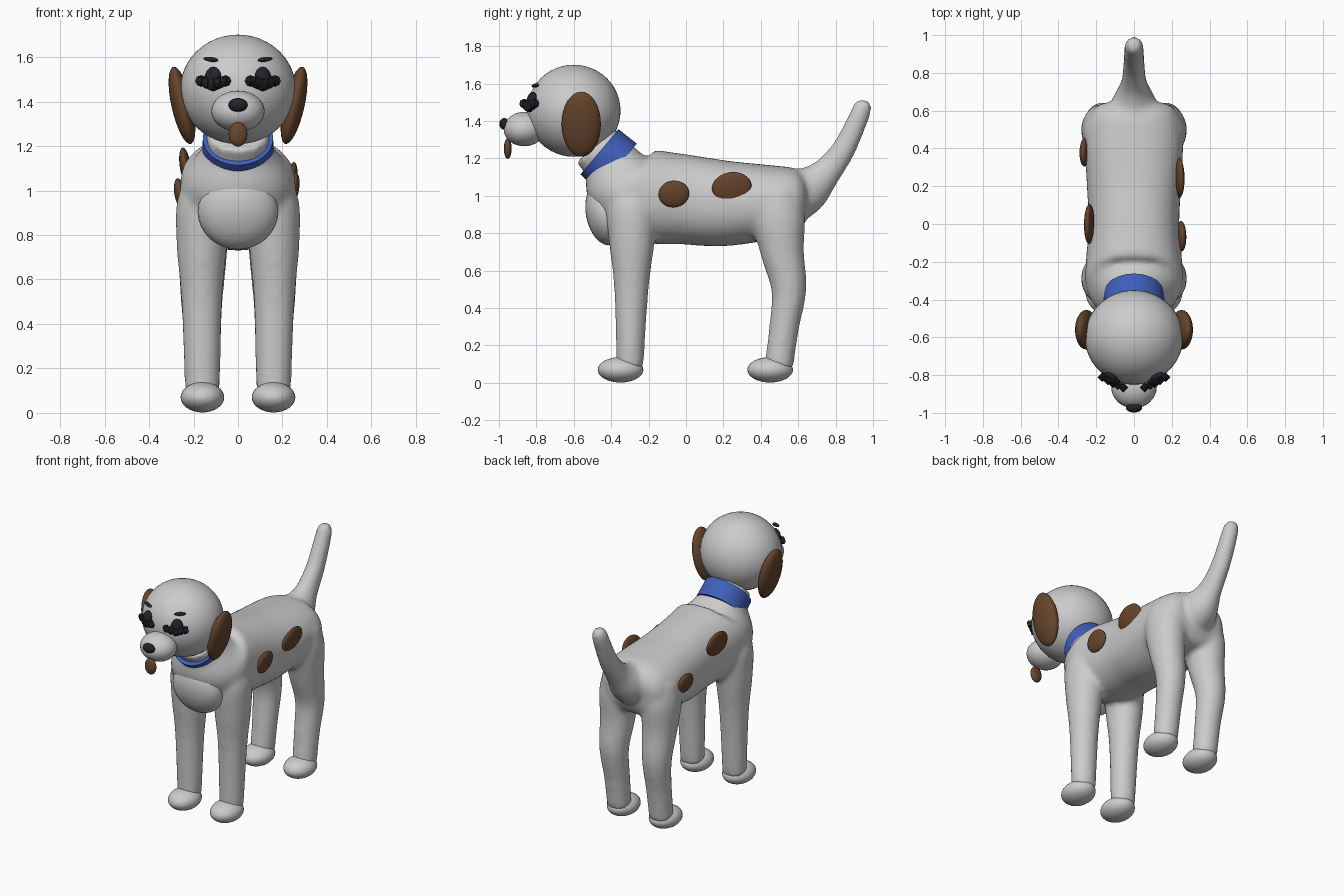
import bpy, bmesh, math
from mathutils import Vector, Matrix

if "Cube" in bpy.data.objects:
    bpy.data.objects.remove(bpy.data.objects["Cube"])


def material(name, color):
    m = bpy.data.materials.new(name)
    m.diffuse_color = (*color, 1)
    m.use_nodes = True
    m.node_tree.nodes["Principled BSDF"].inputs["Base Color"].default_value = m.diffuse_color
    return m


COAT = material("pale_grey", (0.6, 0.6, 0.6))
BROWN = material("brown", (0.135, 0.06, 0.026))
BLUE = material("blue", (0.05, 0.115, 0.5))
BLACK = material("near_black", (0.016, 0.016, 0.022))


def finish(name, bm, mat, angle=60):
    bmesh.ops.recalc_face_normals(bm, faces=bm.faces)
    mesh = bpy.data.meshes.new(name)
    bm.to_mesh(mesh)
    bm.free()
    mesh.materials.append(mat)
    ob = bpy.data.objects.new(name, mesh)
    bpy.context.collection.objects.link(ob)
    bpy.ops.object.select_all(action='DESELECT')
    ob.select_set(True)
    bpy.context.view_layer.objects.active = ob
    bpy.ops.object.shade_smooth_by_angle(angle=math.radians(angle))
    return ob


def ellipsoid(name, loc, size, mat, rot=(0, 0, 0), seg=32):
    bm = bmesh.new()
    mx = Matrix.Translation(loc)
    for a, axis in zip(rot, 'XYZ'):
        mx = mx @ Matrix.Rotation(a, 4, axis)
    mx = mx @ Matrix.Diagonal((*size, 1))
    bmesh.ops.create_uvsphere(bm, u_segments=seg, v_segments=seg // 2, radius=1, matrix=mx)
    return finish(name, bm, mat)


def catmull(rows, steps=5):
    """Smoothly interpolate rows of numbers."""
    p = [rows[0]] + rows + [rows[-1]]
    out = []
    for i in range(1, len(p) - 2):
        for s in range(steps):
            t = s / steps
            out.append([0.5 * (2 * b + (c - a) * t + (2 * a - 5 * b + 4 * c - d) * t * t
                               + (3 * b - a - 3 * c + d) * t ** 3)
                        for a, b, c, d in zip(*p[i - 1:i + 3])])
    return out + [rows[-1]]


def tube(bm, rows, n=32, power=1.0):
    """Closed loft through rows of x, y, z, side radius, depth radius."""
    rows = catmull(rows)
    pts = [Vector(r[:3]) for r in rows]
    rings = []
    for i, r in enumerate(rows):
        t = (pts[min(i + 1, len(pts) - 1)] - pts[max(i - 1, 0)]).normalized()
        depth = t.cross(Vector((1, 0, 0))).normalized()
        ring = []
        for k in range(n):
            a = 2 * math.pi * k / n
            c, s = math.cos(a), math.sin(a)
            c = math.copysign(abs(c) ** power, c)
            s = math.copysign(abs(s) ** power, s)
            ring.append(bm.verts.new(pts[i] + Vector((r[3] * c, 0, 0)) + depth * r[4] * s))
        rings.append(ring)
    for a, b in zip(rings, rings[1:]):
        for k in range(n):
            bm.faces.new((a[k], a[(k + 1) % n], b[(k + 1) % n], b[k]))
    bm.faces.new(rings[0])
    bm.faces.new(rings[-1])


# Body, legs and tail fused into one smooth skin
bm = bmesh.new()
tube(bm, [(0, 0.64, 0.97, 0.17, 0.11), (0, 0.59, 0.97, 0.23, 0.175), (0, 0.45, 0.965, 0.26, 0.2),
          (0, 0.2, 0.96, 0.25, 0.23), (0, 0, 0.98, 0.24, 0.24), (0, -0.2, 1.0, 0.255, 0.25),
          (0, -0.33, 1.06, 0.25, 0.22), (0, -0.41, 1.185, 0.155, 0.15),
          (0, -0.48, 1.27, 0.14, 0.14)], power=0.9)
for s in (1, -1):
    tube(bm, [(s * .16, -.30, .08, .078, .072), (s * .163, -.292, .5, .092, .092),
              (s * .163, -.29, .75, .113, .122), (s * .16, -.29, .95, .115, .135),
              (s * .14, -.29, 1.08, .08, .09)])
    tube(bm, [(s * .16, .495, .08, .078, .077), (s * .16, .525, .3, .083, .08),
              (s * .163, .55, .5, .094, .094), (s * .16, .515, .7, .11, .117),
              (s * .16, .495, .88, .12, .142), (s * .15, .48, 1.02, .11, .12)])
tube(bm, [(0, .52, .98, .14, .15), (0, .64, 1.03, .12, .13), (0, .74, 1.115, .07, .085),
          (0, .84, 1.245, .058, .065), (0, .915, 1.40, .053, .056), (0, .945, 1.475, .048, .05),
          (0, .955, 1.505, .032, .034), (0, .958, 1.515, .012, .012)])
body = finish("body", bm, COAT)
rm = body.modifiers.new("fuse", 'REMESH')
rm.mode = 'VOXEL'
rm.voxel_size = 0.016
rm.use_smooth_shade = True
sm = body.modifiers.new("soften", 'SMOOTH')
sm.factor = 0.5
sm.iterations = 10

# Paws and chest
for s, side in ((1, "right"), (-1, "left")):
    for y, end in ((-0.35, "front"), (0.45, "rear")):
        ellipsoid(f"{end}_paw_{side}", (s * .16, y, .07), (.098, .122, .068), COAT)
ellipsoid("chest", (0, -0.435, 0.905), (0.18, 0.1, 0.172), COAT, rot=(0.2, 0, 0))

# Collar
bm = bmesh.new()
bmesh.ops.create_cone(bm, cap_ends=True, segments=48, radius1=.162, radius2=.158, depth=.125,
                      matrix=Matrix.Translation((0, -.415, 1.195)) @ Matrix.Rotation(.87, 4, 'X'))
finish("collar", bm, BLUE, 40)

# Head, snout, nose, tongue
ellipsoid("head", (0, -0.6, 1.455), (0.26, 0.25, 0.246), COAT, seg=48)
ellipsoid("snout", (0, -0.865, 1.357), (0.12, 0.11, 0.092), COAT)
ellipsoid("nose", (0, -0.972, 1.385), (0.043, 0.026, 0.031), BLACK)
ellipsoid("tongue", (0, -0.953, 1.253), (0.042, 0.021, 0.055), BROWN)

for s, side in ((1, "right"), (-1, "left")):
    ellipsoid("ear_" + side, (s * .252, -.56, 1.383), (.047, .105, .178), BROWN, rot=(0, s * .22, 0))
    ellipsoid("brow_" + side, (s * .122, -.805, 1.59), (.038, .014, .011), BLACK,
              rot=(0, s * -.12, s * .45), seg=16)
    ellipsoid("eye_" + side, (s * .112, -.825, 1.505), (.04, .025, .052), BLACK,
              rot=(-.15, 0, s * .45), seg=16)
    # Faceted lash beads across the eye
    bm = bmesh.new()
    for dx, dz, r in ((-.055, -.012, .026), (-.026, -.02, .028), (0, -.027, .032),
                      (.026, -.02, .028), (.055, -.012, .026)):
        bmesh.ops.create_uvsphere(bm, u_segments=4, v_segments=4, radius=r, matrix=Matrix.Translation(
            (s * (.112 + dx), -.838 + .5 * dx, 1.505 + dz)))
    finish("lashes_" + side, bm, BLACK, 20)

# Coat spots
for i, (x, y, z, ry, rz) in enumerate(((.25, -.065, 1.01, .082, .072), (.24, .245, 1.045, .106, .083),
                                       (-.237, 0, 1.11, .106, .083), (-.262, .38, .99, .076, .065))):
    ellipsoid(f"spot_{i + 1}", (x, y, z), (.025, ry, rz), BROWN,
              rot=(.15, math.copysign(-.15, x), 0))
